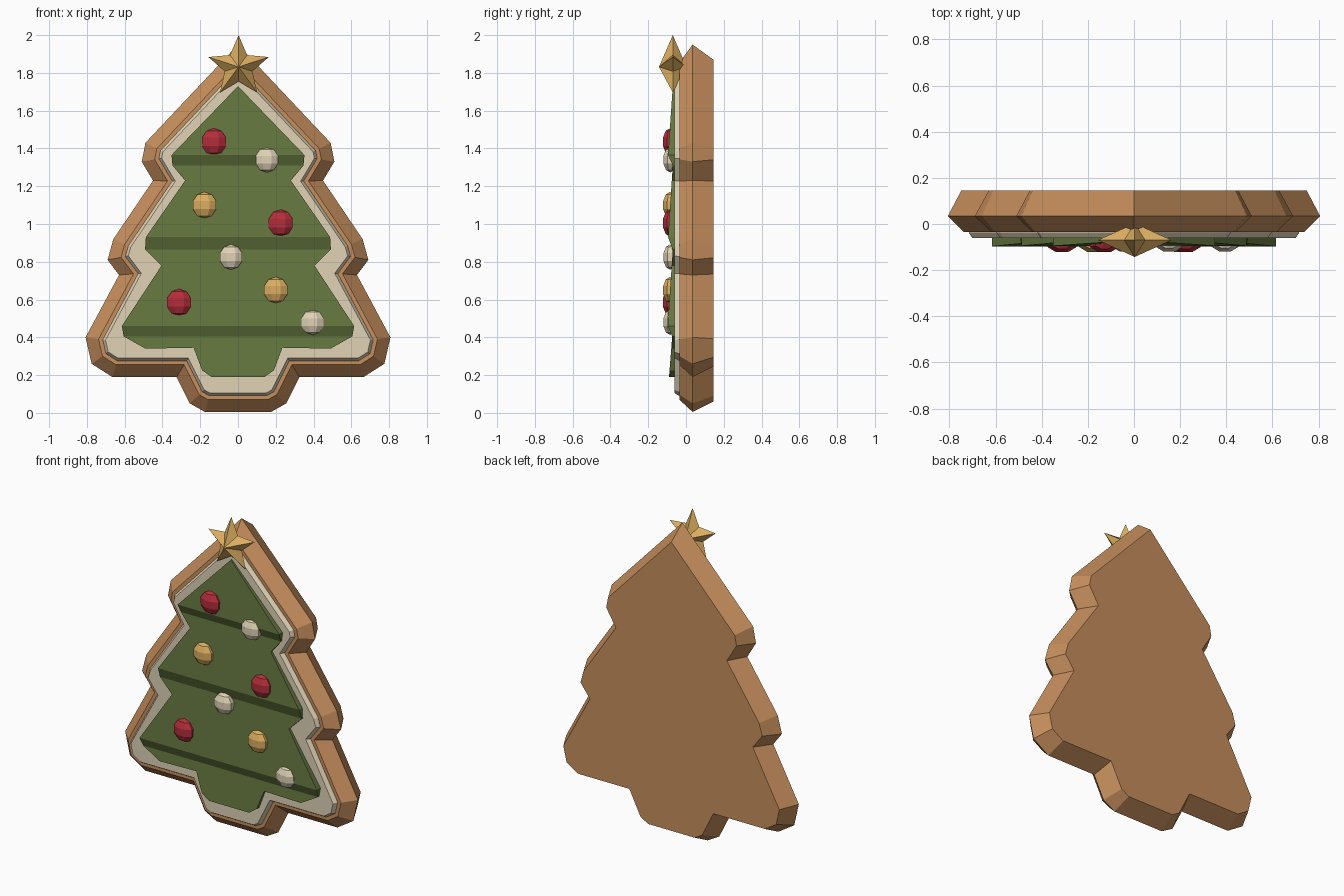
import bpy, bmesh
from math import sin, cos, pi
from mathutils import Matrix, Vector

if "Cube" in bpy.data.objects:
    bpy.data.objects.remove(bpy.data.objects["Cube"])


def material(name, rgb):
    m = bpy.data.materials.new(name)
    m.use_nodes = True
    m.diffuse_color = (*rgb, 1)
    m.node_tree.nodes["Principled BSDF"].inputs["Base Color"].default_value = (*rgb, 1)
    return m


biscuit = material("biscuit brown", (0.57, 0.275, 0.11))
cream = material("icing cream", (0.75, 0.65, 0.47))
green = material("icing green", (0.128, 0.186, 0.05))
red = material("bauble red", (0.46, 0.027, 0.045))
gold = material("gold", (0.72, 0.43, 0.12))


def finish(bm, name, mat):
    bmesh.ops.recalc_face_normals(bm, faces=bm.faces)
    mesh = bpy.data.meshes.new(name)
    bm.to_mesh(mesh)
    bm.free()
    mesh.materials.append(mat)
    obj = bpy.data.objects.new(name, mesh)
    bpy.context.collection.objects.link(obj)
    return obj


def mirrored(half):
    """Close a right-hand outline, listed from the apex down, across x = 0."""
    return [Vector(p) for p in half + [(-x, z) for x, z in reversed(half[1:])]]


def inset(outline, d):
    """Move every edge of a clockwise outline inward by d."""
    result = []
    for i, p in enumerate(outline):
        a = (p - outline[i - 1]).normalized()
        b = (outline[(i + 1) % len(outline)] - p).normalized()
        na, nb = Vector((a.y, -a.x)), Vector((b.y, -b.x))
        result.append(p + (na + nb) * d / (1 + na.dot(nb)))
    return result


def loft(rings):
    """Join outlines at successive depths and cap both ends."""
    bm = bmesh.new()
    loops = [[bm.verts.new((p.x, y, p.y)) for p in ring] for ring, y in rings]
    for a, b in zip(loops, loops[1:]):
        for i in range(len(a)):
            bm.faces.new((a[i - 1], a[i], b[i], b[i - 1]))
    bm.faces.new(loops[0])
    bm.faces.new(loops[-1])
    return bm


# Biscuit with bevelled front and back
edge = mirrored([(0, 1.95), (0.49, 1.43), (0.51, 1.33), (0.45, 1.23),
                 (0.66, 0.92), (0.69, 0.81), (0.63, 0.73),
                 (0.807, 0.40), (0.775, 0.26), (0.665, 0.19),
                 (0.325, 0.19), (0.255, 0.05), (0.175, 0.005)])
finish(loft([(inset(edge, 0.055), 0.145), (edge, 0.035),
             (inset(edge, 0.065), -0.035)]), "biscuit_base", biscuit)

# Cream icing slab
finish(loft([(inset(edge, 0.085), -0.03), (inset(edge, 0.087), -0.04),
             (inset(edge, 0.1), -0.061)]), "cream_icing", cream)

# Green icing, stepped into three sloping tiers
tree = mirrored([(0, 1.73), (0.352, 1.365), (0.347, 1.31), (0.28, 1.23),
                 (0.488, 0.93), (0.492, 0.865), (0.405, 0.78),
                 (0.615, 0.46), (0.605, 0.405), (0.49, 0.34),
                 (0.235, 0.345), (0.19, 0.225), (0.14, 0.19)])
tiers = [(1.73, -0.07), (1.365, -0.095), (1.31, -0.07), (0.93, -0.095),
         (0.865, -0.07), (0.46, -0.097), (0.405, -0.073), (0.19, -0.09)]
bm = loft([(tree, -0.05), (tree, -0.1)])
for z, depth in tiers[1:-1]:
    bmesh.ops.bisect_plane(bm, geom=bm.verts[:] + bm.edges[:] + bm.faces[:],
                           dist=0.0005, plane_co=(0, 0, z), plane_no=(0, 0, 1))
for v in bm.verts:
    if v.co.y < -0.08:
        for (top, y0), (low, y1) in zip(tiers, tiers[1:]):
            if low - 0.001 <= v.co.z <= top + 0.001:
                v.co.y = y0 + (y1 - y0) * (top - v.co.z) / (top - low)
                break
finish(bm, "green_icing", green)

# Baubles, flattened against the icing
sizes = {red: 0.072, gold: 0.07, cream: 0.067}
baubles = [(red, -0.127, 1.435), (cream, 0.153, 1.34), (gold, -0.177, 1.10),
           (red, 0.226, 1.005), (cream, -0.037, 0.825), (gold, 0.2, 0.65),
           (red, -0.312, 0.585), (cream, 0.395, 0.48)]
for i, (mat, x, z) in enumerate(baubles):
    bm = bmesh.new()
    bmesh.ops.create_uvsphere(bm, u_segments=8, v_segments=5, radius=sizes[mat],
                              matrix=Matrix.Rotation(pi / 8, 4, "Z"))
    bmesh.ops.scale(bm, vec=(1, 0.6, 1), verts=bm.verts)
    finish(bm, f"bauble_{i + 1}", mat).location = (x, -0.084, z)

# Five-pointed star, pointed in front and behind
bm = bmesh.new()
rim = []
for i in range(10):
    r = 0.077 if i % 2 else 0.168
    rim.append(bm.verts.new((r * sin(i * pi / 5), 0, r * cos(i * pi / 5))))
for depth in (-0.073, 0.073):
    tip = bm.verts.new((0, depth, 0))
    for i in range(10):
        bm.faces.new((rim[i - 1], rim[i], tip))
finish(bm, "star", gold).location = (0.003, -0.07, 1.832)
